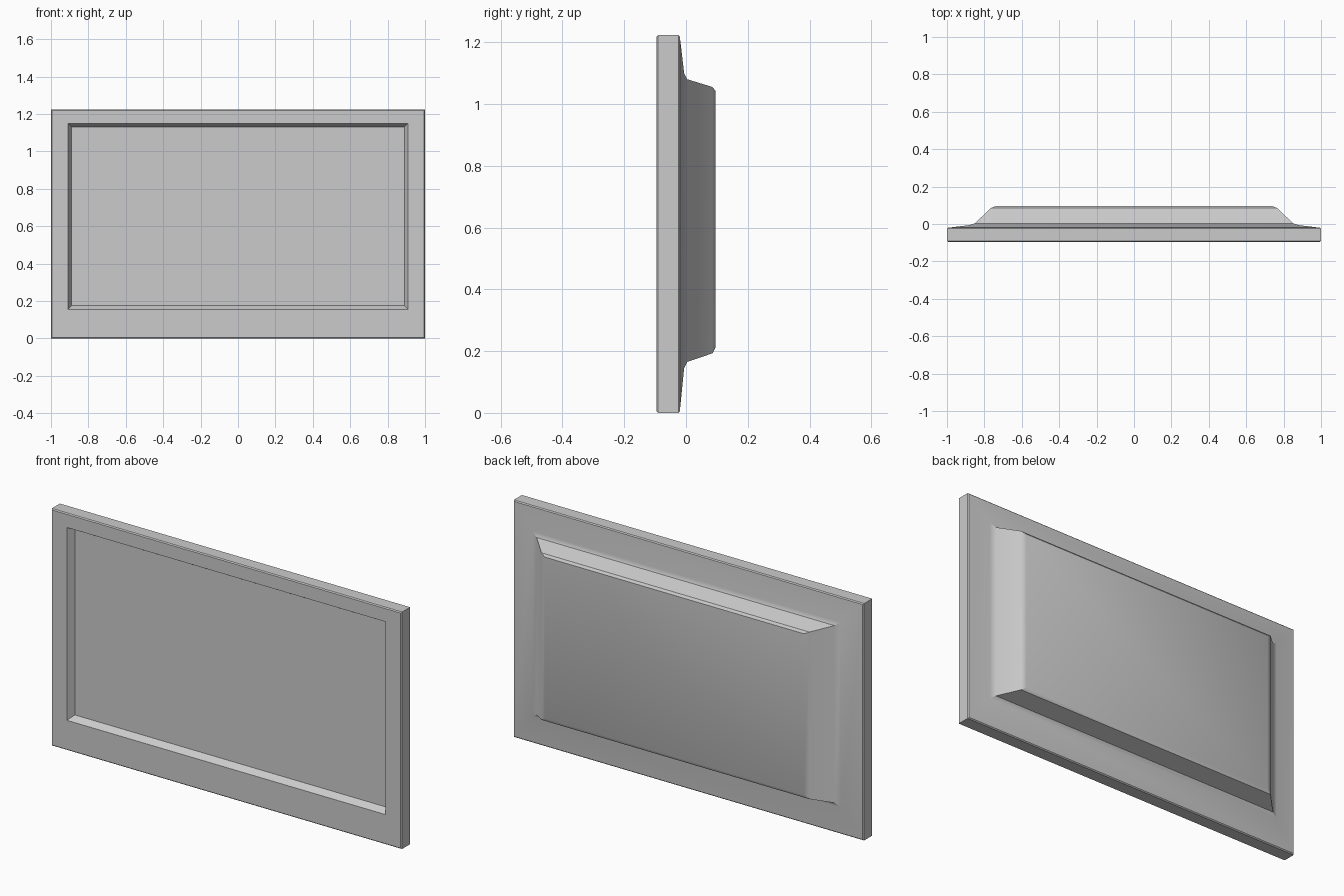
import bpy
import bmesh
from math import radians

cube = bpy.data.objects.get("Cube")
if cube:
    bpy.data.objects.remove(cube, do_unlink=True)

grey = bpy.data.materials.new("plain grey")
grey.use_nodes = True
colour = (0.6, 0.6, 0.6, 1)
grey.diffuse_color = colour
grey.node_tree.nodes["Principled BSDF"].inputs["Base Color"].default_value = colour


def rectangular_shell(name, rings):
    """Bridge rectangles given as (half width, bottom, top, y), then cap both ends."""
    bm = bmesh.new()
    loops = []
    for w, low, high, y in rings:
        corners = ((-w, low), (w, low), (w, high), (-w, high))
        loops.append([bm.verts.new((x, y, z)) for x, z in corners])
    for a, b in zip(loops, loops[1:]):
        for i in range(4):
            j = (i + 1) % 4
            bm.faces.new((a[i], a[j], b[j], b[i]))
    bm.faces.new(loops[0])
    bm.faces.new(loops[-1])
    bmesh.ops.recalc_face_normals(bm, faces=bm.faces[:])
    mesh = bpy.data.meshes.new(name)
    bm.to_mesh(mesh)
    bm.free()
    mesh.materials.append(grey)
    obj = bpy.data.objects.new(name, mesh)
    bpy.context.collection.objects.link(obj)
    bpy.ops.object.select_all(action="DESELECT")
    obj.select_set(True)
    bpy.context.view_layer.objects.active = obj
    bpy.ops.object.shade_smooth_by_angle(angle=radians(30))
    return obj


# Recessed screen, softened frame, sloping back and raised rear housing
rectangular_shell("screen_panel", [
    (0.89, 0.175, 1.13, -0.06),    # recessed screen
    (0.91, 0.155, 1.15, -0.095),   # slanted recess wall
    (0.995, 0.005, 1.218, -0.095), # front frame
    (1.0, 0.0, 1.223, -0.09),      # outer edge
    (1.0, 0.0, 1.223, -0.025),
    (0.995, 0.005, 1.218, -0.02),  # rear edge
    (0.88, 0.145, 1.1, -0.006),    # sloping back
    (0.85, 0.165, 1.08, 0.004),    # foot of the housing
    (0.765, 0.193, 1.055, 0.086),  # housing walls
    (0.74, 0.21, 1.043, 0.095),    # softened rim and flat back
])
